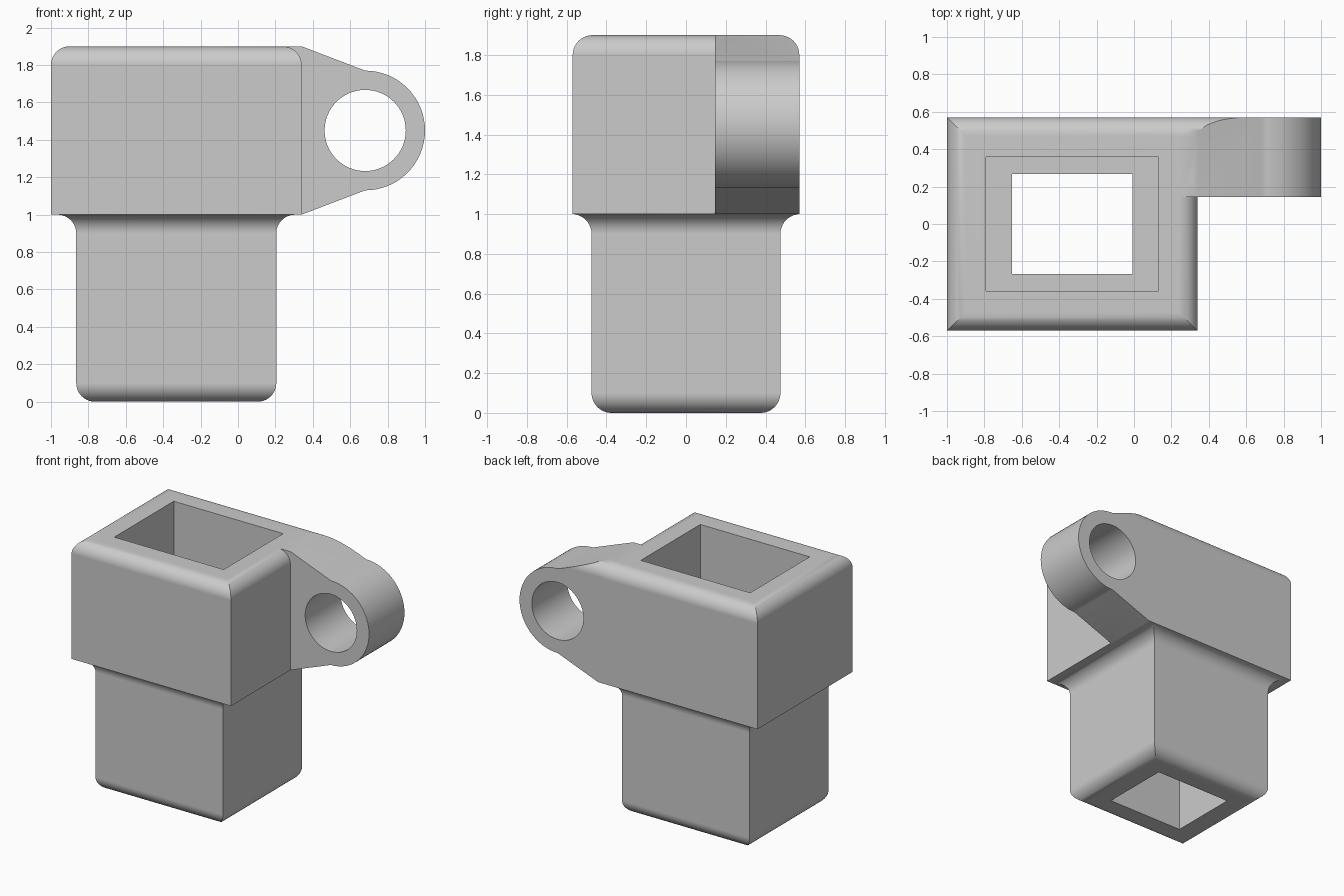
import bpy, bmesh, math

cube = bpy.data.objects.get("Cube")
if cube:
    bpy.data.objects.remove(cube, do_unlink=True)

GREY = (0.6, 0.6, 0.6, 1)
mat = bpy.data.materials.new("plain grey")
mat.use_nodes = True
mat.diffuse_color = GREY
mat.node_tree.nodes["Principled BSDF"].inputs["Base Color"].default_value = GREY

CX, R, STEPS = -0.33, 0.1, 10
TOP, SHELF = 1.9, 1.0
HEAD, NECK = (0.67, 0.57), (0.535, 0.475)
SOCKET, BORE = (0.46, 0.357), (0.322, 0.268)


def make_object(name, bm):
    bmesh.ops.recalc_face_normals(bm, faces=bm.faces)
    mesh = bpy.data.meshes.new(name)
    bm.to_mesh(mesh)
    bm.free()
    mesh.materials.append(mat)
    obj = bpy.data.objects.new(name, mesh)
    bpy.context.collection.objects.link(obj)
    return obj


def prism(name, points, offset):
    bm = bmesh.new()
    face = bm.faces.new([bm.verts.new(p) for p in points])
    new = bmesh.ops.extrude_face_region(bm, geom=[face])["geom"]
    bmesh.ops.translate(bm, vec=offset,
                        verts=[v for v in new if isinstance(v, bmesh.types.BMVert)])
    return make_object(name, bm)


def quarter(start, end):
    """Cosine and sine pairs along an arc, angles in degrees."""
    for i in range(STEPS + 1):
        a = math.radians(start + (end - start) * i / STEPS)
        yield math.cos(a), math.sin(a)


def boolean(target, other, operation):
    mod = target.modifiers.new(operation.lower(), 'BOOLEAN')
    mod.operation, mod.object, mod.solver = operation, other, 'EXACT'
    bpy.context.view_layer.objects.active = target
    bpy.ops.object.modifier_apply(modifier=mod.name)
    bpy.data.objects.remove(other, do_unlink=True)


# Body: rectangular rings running up the outside and down through the bore
def ring(half, z, grow=0):
    return half[0] + grow, half[1] + grow, z


rings = [ring(NECK, R + R * s, R * c - R) for c, s in quarter(-90, 0)]
rings += [ring(NECK, SHELF - R + R * s, R + R * c) for c, s in quarter(180, 90)]
rings[-1] = (rings[-1][0], HEAD[1] - 0.002, SHELF)
rings.append(ring(HEAD, SHELF))
rings += [ring(HEAD, TOP - R + R * s, R * c - R) for c, s in quarter(0, 90)]
rings += [ring(SOCKET, TOP), ring(SOCKET, SHELF), ring(BORE, SHELF), ring(BORE, 0)]

bm = bmesh.new()
loops = [[bm.verts.new((CX + sx * hx, sy * hy, z))
          for sx, sy in ((-1, -1), (1, -1), (1, 1), (-1, 1))] for hx, hy, z in rings]
for i, low in enumerate(loops):
    high = loops[(i + 1) % len(loops)]
    for k in range(4):
        n = (k + 1) % 4
        bm.faces.new((low[k], low[n], high[n], high[k]))
body = make_object("socket_body", bm)

# Side lug: tapered plate ending in a round eye
EX, EZ, EYE, HOLE, FRONT = 0.68, 1.45, 0.32, 0.217, 0.145
BACK, EDGE, ROOT = HEAD[1], CX + HEAD[0], 0.2
outline = [(ROOT, SHELF), (EDGE, SHELF)]
outline += [(EX + EYE * math.cos(a), EZ + EYE * math.sin(a))
            for a in (math.pi * (i / 32 - 0.5) for i in range(33))]
outline += [(EDGE, TOP), (ROOT, TOP)]
lug = prism("side_lug", [(x, FRONT, z) for x, z in outline], (0, BACK - FRONT, 0))

# Round the upper back edge of the lug in line with the body
section = [(-1, 0), (BACK, 0)]
section += [(BACK - R + R * c, TOP - R + R * s) for c, s in quarter(0, 90)]
section.append((-1, TOP))
boolean(lug, prism("edge_cutter", [(0, y, z) for y, z in section], (2, 0, 0)), 'INTERSECT')

# Eye hole
circle = [(EX + HOLE * math.cos(a), -1, EZ + HOLE * math.sin(a))
          for a in (math.tau * i / 64 for i in range(64))]
boolean(lug, prism("eye_cutter", circle, (0, 3, 0)), 'DIFFERENCE')
boolean(body, lug, 'UNION')

# Smooth the fillets, keep flat faces flat
bpy.ops.object.select_all(action='DESELECT')
body.select_set(True)
bpy.context.view_layer.objects.active = body
bpy.ops.object.shade_smooth_by_angle(angle=math.radians(30))
body.modifiers.new("weighted_normals", 'WEIGHTED_NORMAL').keep_sharp = True
